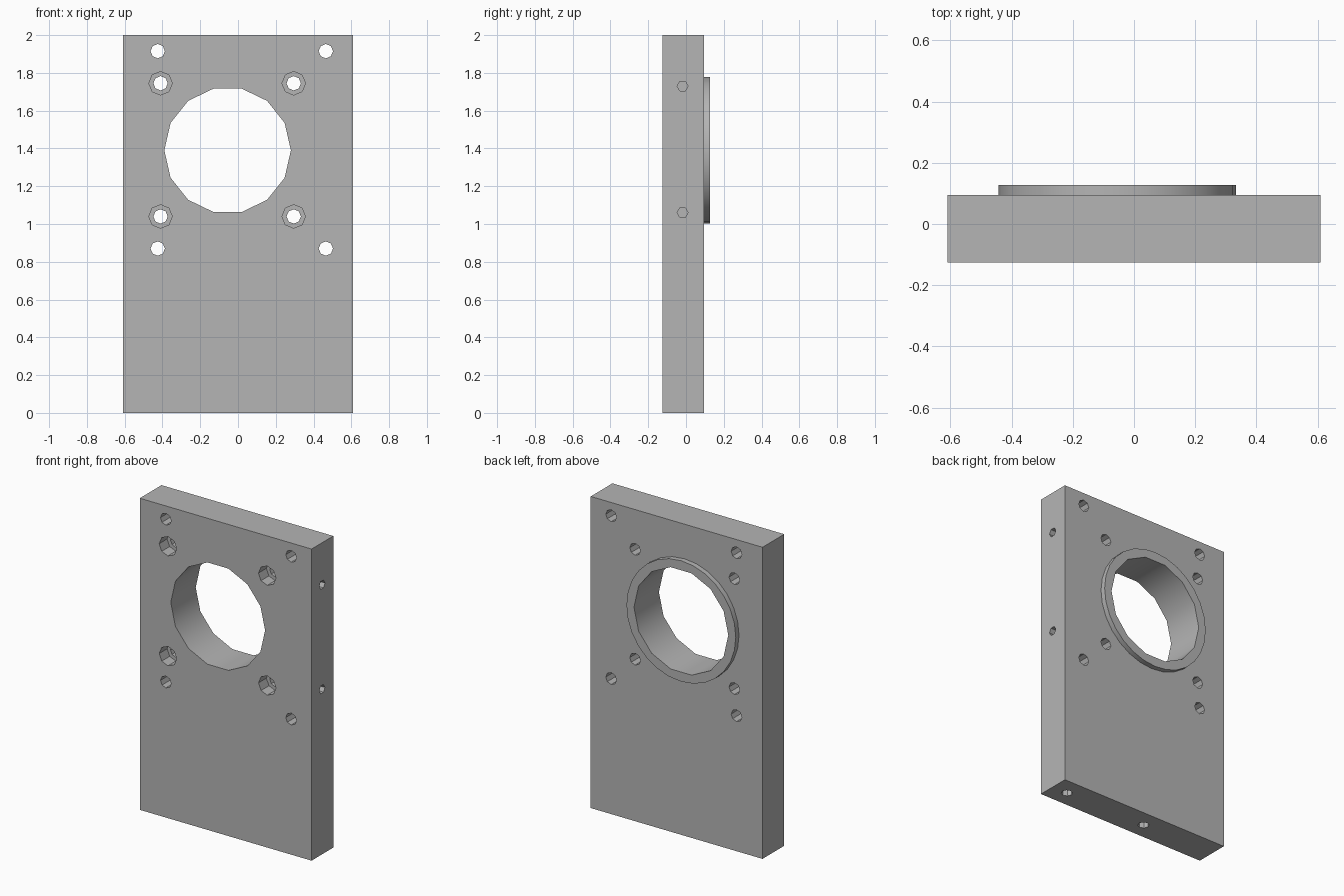
import bpy
import math
from mathutils import Matrix

default = bpy.data.objects.get("Cube")
if default:
    bpy.data.objects.remove(default, do_unlink=True)

grey = bpy.data.materials.new("machined_grey")
grey.use_nodes = True
colour = (0.46, 0.46, 0.46, 1)
grey.diffuse_color = colour
grey.node_tree.nodes["Principled BSDF"].inputs["Base Color"].default_value = colour

FRONT, BACK, RIM = -0.125, 0.095, 0.128
HALF_W, HEIGHT = 0.61, 2.0
BORE_X, BORE_Z = -0.055, 1.39
MID_Y = -0.018


def cylinder(axis, centre, radius, length, sides):
    """Cylinder along the named axis, with a vertex on the sideways direction."""
    turn = {"X": Matrix.Rotation(math.pi / 2, 4, "Y"),
            "Y": Matrix.Rotation(math.pi / 2, 4, "X"),
            "Z": Matrix.Identity(4)}[axis]
    if axis == "Y":
        turn = turn @ Matrix.Rotation(math.pi / 2, 4, "Z")
    bpy.ops.mesh.primitive_cylinder_add(vertices=sides, radius=radius, depth=length)
    obj = bpy.context.object
    obj.data.transform(Matrix.Translation(centre) @ turn)
    obj.hide_render = True
    return obj


def combine(target, tool, operation):
    mod = target.modifiers.new("combine", "BOOLEAN")
    mod.operation, mod.solver, mod.object = operation, "EXACT", tool
    bpy.context.view_layer.objects.active = target
    bpy.ops.object.modifier_apply(modifier=mod.name)
    bpy.data.objects.remove(tool, do_unlink=True)


def drill(axis, centre, radius, length, sides=8):
    combine(plate, cylinder(axis, centre, radius, length, sides), "DIFFERENCE")


# Main slab
bpy.ops.mesh.primitive_cube_add(size=1)
plate = bpy.context.object
plate.name = "mounting_plate"
plate.data.transform(Matrix.Translation((0, (FRONT + BACK) / 2, HEIGHT / 2))
                     @ Matrix.Diagonal((2 * HALF_W, BACK - FRONT, HEIGHT, 1)))
plate.data.materials.append(grey)

# Raised collar on the back, then the large bore through both
collar = cylinder("Y", (BORE_X, RIM - 0.05, BORE_Z), 0.388, 0.1, 28)
collar.data.materials.append(grey)
combine(plate, collar, "UNION")
drill("Y", (BORE_X, 0, BORE_Z), 0.335, 1, 14)

# Plain corner holes
for x in (-0.425, 0.465):
    for z in (0.87, 1.915):
        drill("Y", (x, 0, z), 0.038, 1)

# Counterbored bolt holes around the bore
for x in (-0.41, 0.295):
    for z in (1.04, 1.745):
        drill("Y", (x, FRONT, z), 0.062, 0.16)
        drill("Y", (x, 0, z), 0.038, 1)

# Blind holes in the side and underside
for z in (1.06, 1.73):
    drill("X", (HALF_W, MID_Y, z), 0.029, 0.4, 6)
for x in (-0.087, 0.5):
    drill("Z", (x, MID_Y, 0), 0.034, 0.4, 8)

# Smooth the round walls, keep the edges crisp
bpy.ops.object.select_all(action="DESELECT")
plate.select_set(True)
bpy.context.view_layer.objects.active = plate
bpy.ops.object.shade_smooth_by_angle(angle=math.radians(30))
